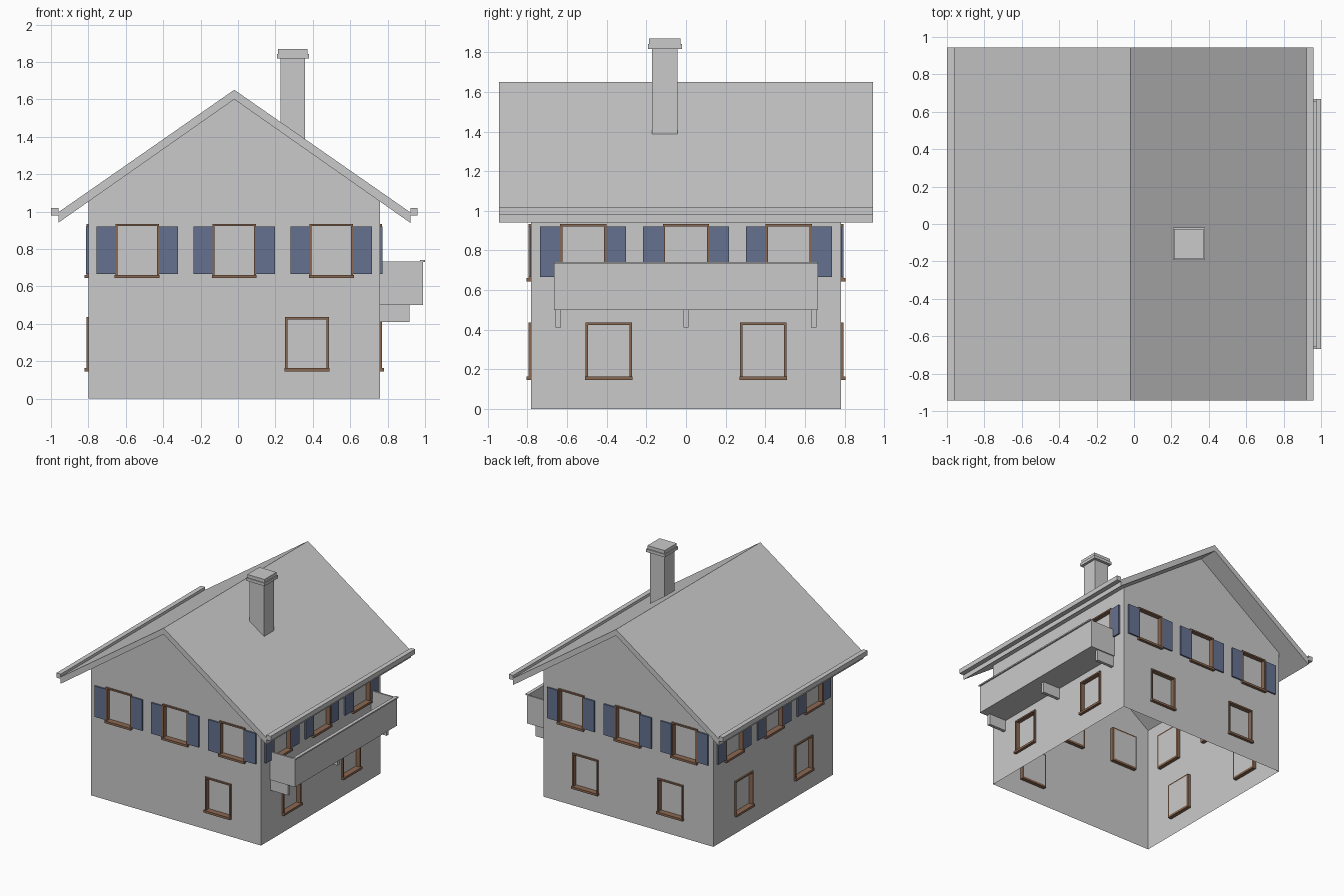
import bpy, bmesh, math
from mathutils import Matrix, Vector

if "Cube" in bpy.data.objects:
    bpy.data.objects.remove(bpy.data.objects["Cube"])


def material(name, rgb):
    m = bpy.data.materials.new(name)
    m.use_nodes = True
    m.diffuse_color = (*rgb, 1)
    m.node_tree.nodes["Principled BSDF"].inputs["Base Color"].default_value = (*rgb, 1)
    return m


GREY = material("plain_grey", (0.59, 0.59, 0.59))
BROWN = material("wood_brown", (0.26, 0.14, 0.085))
BLUE = material("shutter_blue", (0.13, 0.17, 0.28))

CX = -0.02                      # house centre line
HALF_X, HALF_Y = 0.778, 0.782   # wall half sizes
EAVE, PEAK = 1.055, 1.60        # wall height at the sides and under the ridge
WIN_HALF, WIN_H, BAR = 0.117, 0.29, 0.012
LOW_Z, HIGH_Z = 0.146, 0.644


def finish(name, bm, mat):
    mesh = bpy.data.meshes.new(name)
    bm.to_mesh(mesh)
    bm.free()
    mesh.materials.append(mat)
    ob = bpy.data.objects.new(name, mesh)
    bpy.context.collection.objects.link(ob)
    return ob


def box(bm, x, y, z, mat=Matrix()):
    """Add a box from (low, high) ranges on each axis."""
    size = [b - a for a, b in (x, y, z)]
    mid = Vector([(a + b) / 2 for a, b in (x, y, z)])
    bmesh.ops.create_cube(bm, size=1, matrix=mat @ Matrix.Translation(mid) @ Matrix.Diagonal((*size, 1)))


def boxes(name, mat, *ranges):
    bm = bmesh.new()
    for r in ranges:
        box(bm, *r)
    return finish(name, bm, mat)


def wall(name, half, windows, gable, mat):
    """Wall sheet with real openings; outward is local -y."""
    bm = bmesh.new()
    us = sorted({-half, half} | {u + s * WIN_HALF for u, _ in windows for s in (-1, 1)})
    zs = sorted({0, EAVE} | {z + h for _, z in windows for h in (0, WIN_H)})
    for u0, u1 in zip(us, us[1:]):
        for z0, z1 in zip(zs, zs[1:]):
            um, zm = (u0 + u1) / 2, (z0 + z1) / 2
            if any(abs(um - u) < WIN_HALF and z < zm < z + WIN_H for u, z in windows):
                continue
            corners = ((u0, z0), (u1, z0), (u1, z1), (u0, z1))
            bm.faces.new([bm.verts.new(mat @ Vector((u, 0, z))) for u, z in corners])
    if gable:
        corners = ((-half, EAVE), (half, EAVE), (0, PEAK))
        bm.faces.new([bm.verts.new(mat @ Vector((u, 0, z))) for u, z in corners])
    bmesh.ops.remove_doubles(bm, verts=bm.verts, dist=1e-4)
    finish(name, bm, GREY)


def fit_windows(side, windows, mat):
    """Frames, sills, recessed panes and upper shutters for one wall."""
    frames, panes, shutters = bmesh.new(), bmesh.new(), bmesh.new()
    depth = (-0.012, 0.03)
    for u, z in windows:
        l, r, top = u - WIN_HALF, u + WIN_HALF, z + WIN_H
        box(frames, (l, l + BAR), depth, (z, top), mat)
        box(frames, (r - BAR, r), depth, (z, top), mat)
        box(frames, (l + BAR, r - BAR), depth, (top - BAR, top), mat)
        box(frames, (l + BAR, r - BAR), depth, (z, z + 0.018), mat)
        box(frames, (l - 0.003, r + 0.003), (-0.023, 0), (z, z + 0.018), mat)
        box(panes, (l + BAR, r - BAR), (0.025, 0.03), (z + 0.018, top - BAR), mat)
        if z == HIGH_Z:
            for a, b in ((l - 0.1, l), (r, r + 0.1)):
                box(shutters, (a, b), (-0.014, -0.002), (z + 0.021, top - 0.014), mat)
    finish(side + "_window_frames", frames, BROWN)
    finish(side + "_window_panes", panes, GREY)
    finish(side + "_shutters", shutters, BLUE)


# Four walls, each turned about the house centre
upper = [(u, HIGH_Z) for u in (-0.519, 0, 0.519)]
lower = [(u, LOW_Z) for u in (-0.389, 0.389)]
for i, side in enumerate(("front", "right_side", "back", "left_side")):
    end = i % 2 == 0
    half, out = (HALF_X, HALF_Y) if end else (HALF_Y, HALF_X)
    mat = (Matrix.Translation((CX, 0, 0)) @ Matrix.Rotation(i * math.pi / 2, 4, "Z")
           @ Matrix.Translation((0, -out, 0)))
    windows = upper + (lower[1:] if side == "front" else lower)
    wall(side + "_wall", half, windows, end, mat)
    fit_windows(side, windows, mat)

# Roof: chevron profile extruded front to back
ROOF_Y, SPAN = 0.943, 0.941
profile = [(-SPAN, 0.94), (0, PEAK), (SPAN, 0.94), (SPAN, 0.996), (0, 1.651), (-SPAN, 0.996)]
bm = bmesh.new()
rings = [[bm.verts.new((CX + x, y, z)) for x, z in profile] for y in (-ROOF_Y, ROOF_Y)]
n = len(profile)
for k in range(n):
    j = (k + 1) % n
    bm.faces.new((rings[0][k], rings[0][j], rings[1][j], rings[1][k]))
for ring in rings:
    for quad in ((0, 1, 4, 5), (1, 2, 3, 4)):
        bm.faces.new([ring[q] for q in quad])
bmesh.ops.recalc_face_normals(bm, faces=bm.faces)
finish("roof", bm, GREY)

# Gutters along both eaves
for name, s in (("right_gutter", -1), ("left_gutter", 1)):
    xs = sorted((CX + s * SPAN, CX + s * 0.98))
    boxes(name, GREY, (xs, (-ROOF_Y, ROOF_Y), (0.98, 1.019)))

# Chimney with a stepped cap
boxes("chimney", GREY, ((0.227, 0.358), (-0.171, -0.043), (1.36, 1.82)))
boxes("chimney_cap", GREY,
      ((0.208, 0.379), (-0.193, -0.02), (1.818, 1.842)),
      ((0.215, 0.372), (-0.186, -0.028), (1.842, 1.869)))

# Balcony: floor, parapet, hand rail and brackets
WALL_X, B_OUT, B_Y, T = CX + HALF_X, 0.988, 0.667, 0.013
boxes("balcony_floor", GREY, ((WALL_X, B_OUT), (-B_Y, B_Y), (0.50, 0.525)))
boxes("balcony_parapet", GREY,
      ((B_OUT - T, B_OUT), (-B_Y, B_Y), (0.525, 0.733)),
      ((WALL_X, B_OUT - T), (-B_Y, T - B_Y), (0.525, 0.733)),
      ((WALL_X, B_OUT - T), (B_Y - T, B_Y), (0.525, 0.733)))
boxes("balcony_rail", GREY, ((0.972, 1.0), (-B_Y, B_Y), (0.731, 0.742)))
boxes("balcony_brackets", GREY,
      *[((WALL_X, 0.918), (y - 0.013, y + 0.013), (0.41, 0.50)) for y in (-0.645, 0, 0.645)])
